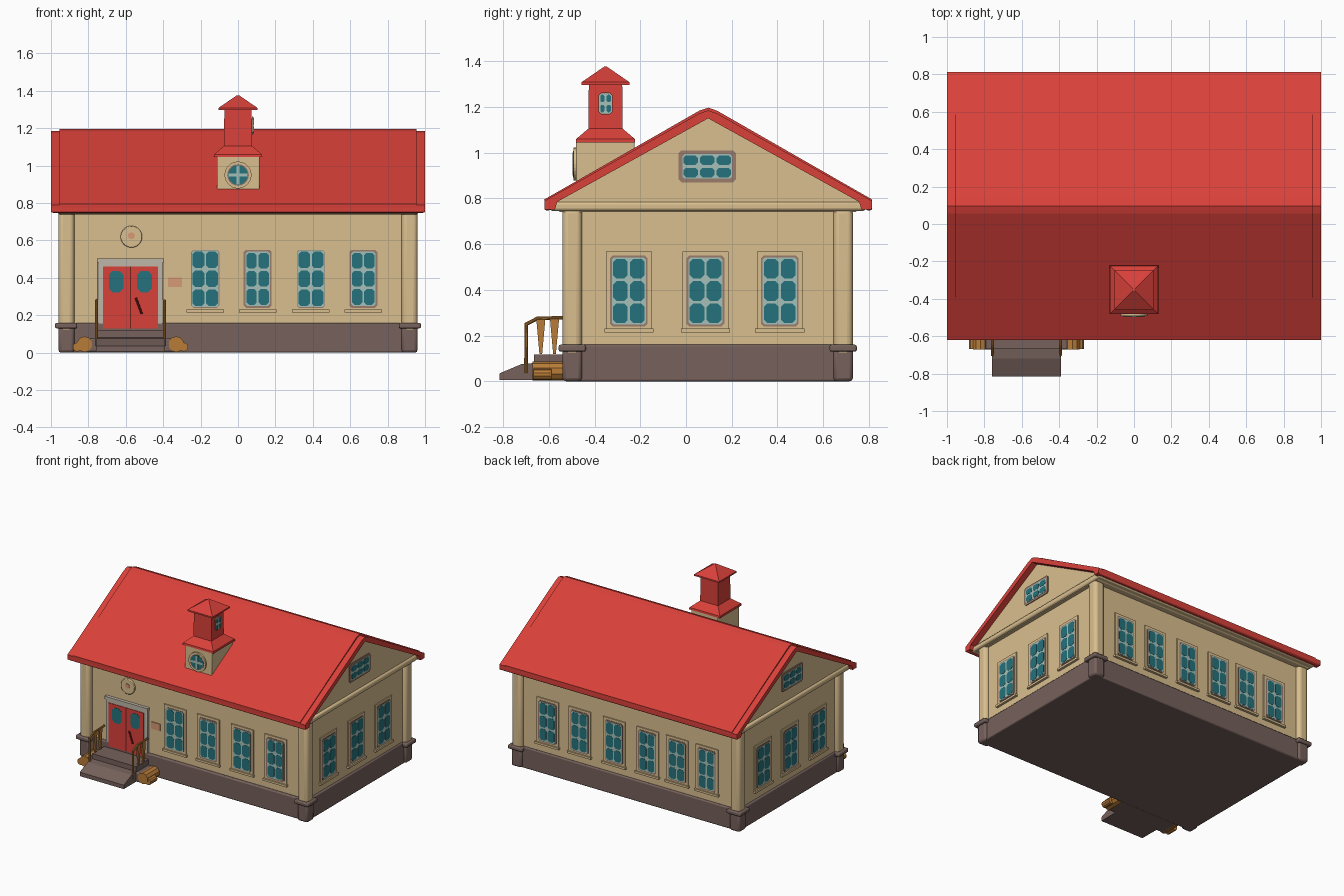
import bpy, bmesh, math
from mathutils import Matrix, Vector

if "Cube" in bpy.data.objects:
    bpy.data.objects.remove(bpy.data.objects["Cube"])


def mat(name, rgb):
    m = bpy.data.materials.new(name)
    m.diffuse_color = (*rgb, 1)
    m.use_nodes = True
    m.node_tree.nodes["Principled BSDF"].inputs["Base Color"].default_value = m.diffuse_color
    return m


RED = mat("roof red", (0.70, 0.052, 0.042))
BEIGE = mat("wall beige", (0.70, 0.52, 0.275))
STONE = mat("base stone", (0.18, 0.12, 0.105))
TEAL = mat("glass teal", (0.018, 0.17, 0.20))
PALE = mat("bar pale", (0.38, 0.53, 0.48))
TAUPE = mat("frame taupe", (0.32, 0.20, 0.15))
TRIM = mat("door trim grey", (0.52, 0.47, 0.39))
ORANGE = mat("rail orange", (0.48, 0.20, 0.04))
PINK = mat("plaque pink", (0.68, 0.32, 0.18))
DARK = mat("handle dark", (0.16, 0.015, 0.012))


def finish(name, bm, material, bevel=0, seg=2, smooth=False):
    bmesh.ops.recalc_face_normals(bm, faces=bm.faces)
    me = bpy.data.meshes.new(name)
    bm.to_mesh(me)
    bm.free()
    me.materials.append(material)
    ob = bpy.data.objects.new(name, me)
    bpy.context.collection.objects.link(ob)
    if bevel:
        b = ob.modifiers.new("bevel", 'BEVEL')
        b.width, b.segments = bevel, seg
    if bevel or smooth:
        bpy.ops.object.select_all(action='DESELECT')
        bpy.context.view_layer.objects.active = ob
        ob.select_set(True)
        bpy.ops.object.shade_smooth_by_angle(angle=math.radians(35))
    return ob


def box(name, x, y, z, material, bevel=0, seg=2):
    bm = bmesh.new()
    bmesh.ops.create_cube(bm, size=1)
    for v in bm.verts:
        v.co = [(a + b) / 2 + c * (b - a) for (a, b), c in zip((x, y, z), v.co)]
    return finish(name, bm, material, bevel, seg)


def prism(name, outline, a, b, place, material, bevel=0):
    """Extrude a 2D outline from a to b; place(u, v, d) gives the 3D point."""
    bm = bmesh.new()
    lo = [bm.verts.new(place(u, v, a)) for u, v in outline]
    hi = [bm.verts.new(place(u, v, b)) for u, v in outline]
    n = len(outline)
    bm.faces.new(lo)
    bm.faces.new(hi)
    for i in range(n):
        bm.faces.new((lo[i], lo[(i + 1) % n], hi[(i + 1) % n], hi[i]))
    return finish(name, bm, material, bevel)


def along_x(u, v, d):
    return (d, u, v)


def tube(name, points, r, material):
    bm = bmesh.new()
    for p, q in zip(points, points[1:]):
        p, q = Vector(p), Vector(q)
        m = Matrix.Translation((p + q) / 2) @ (q - p).to_track_quat('Z', 'Y').to_matrix().to_4x4()
        bmesh.ops.create_cone(bm, cap_ends=True, segments=10, radius1=r, radius2=r,
                              depth=(q - p).length + r, matrix=m)
    return finish(name, bm, material, smooth=True)


def wall(side, dist):
    """Placer for plates on a wall: u and v are in-wall world coordinates, d is outward."""
    return {'front': lambda u, v, d: (u, -dist - d, v),
            'back': lambda u, v, d: (u, dist + d, v),
            'right': lambda u, v, d: (dist + d, u, v),
            'left': lambda u, v, d: (-dist - d, u, v)}[side]


def rect(u, v, w, h, c=0):
    w, h = w / 2, h / 2
    if not c:
        return [(u - w, v - h), (u + w, v - h), (u + w, v + h), (u - w, v + h)]
    return [(u - w + c, v - h), (u + w - c, v - h), (u + w, v - h + c), (u + w, v + h - c),
            (u + w - c, v + h), (u - w + c, v + h), (u - w, v + h - c), (u - w, v - h + c)]


def disc(u, v, r, n=28):
    return [(u + r * math.cos(2 * math.pi * i / n), v + r * math.sin(2 * math.pi * i / n)) for i in range(n)]


def window(name, pl, u, v, w, h, cols, rows, border=0.008, casing=0.018):
    # casing, then thin layers: border, pale bars, teal panes
    if casing:
        prism(name + "_casing", rect(u, v, w + 2 * casing, h + 2 * casing), -0.01, 0.008, pl, BEIGE)
        prism(name + "_sill", rect(u, v - h / 2 - casing, w + 0.05, 0.016), -0.01, 0.018, pl, BEIGE)
    if border:
        prism(name + "_border", rect(u, v, w, h, 0.012), 0.004, 0.011, pl, TAUPE)
    w, h = w - 2 * border, h - 2 * border
    prism(name + "_bars", rect(u, v, w, h, 0.01), 0.005, 0.013, pl, PALE)
    cw, ch = w / cols, h / rows
    for i in range(cols):
        for j in range(rows):
            prism(name + "_pane", rect(u - w / 2 + cw * (i + .5), v - h / 2 + ch * (j + .5),
                                       cw - 0.010, ch - 0.012, min(cw, ch) * 0.2), 0.006, 0.0145, pl, TEAL)


# Foundation and walls
box("base", (-0.945, 0.945), (-0.52, 0.715), (0, 0.16), STONE, 0.008)
box("walls", (-0.93, 0.93), (-0.50, 0.70), (0.1, 0.78), BEIGE)
for sx in (-1, 1):
    for y0, y1 in ((-0.54, -0.455), (0.645, 0.73)):
        xs = sorted((sx * 0.875, sx * 0.96))
        box("corner_column", xs, (y0, y1), (0.1, 0.76), BEIGE, 0.025, 4)
        box("corner_pedestal", xs, (y0, y1), (0, 0.15), STONE, 0.015)
        box("pedestal_cap", sorted((sx * 0.86, sx * 0.978)), (y0 - 0.017, y1 + 0.017), (0.13, 0.16), STONE, 0.008)

# Gable block, cornice and roof
prism("gable_block", [(-0.59, 0.765), (-0.55, 0.74), (0.74, 0.74), (0.78, 0.765), (0.78, 0.79),
                      (0.095, 1.165), (-0.59, 0.79)], -0.955, 0.955, along_x, BEIGE)
box("cornice", (-0.972, 0.972), (-0.595, 0.785), (0.745, 0.785), BEIGE, 0.012)


def roof(name, drop, a, b):
    half = [(-0.715, 0.752), (-0.717, 0.795 - drop / 2), (-0.04, 1.183 - drop), (0, 1.197 - drop)]
    inner = [(0, 1.15), (-0.66, 0.785), (-0.67, 0.752)]
    full = half + [(-u, v) for u, v in half[-2::-1]] + [(-u, v) for u, v in inner[:0:-1]] + inner
    prism(name, [(0.097 + u, v) for u, v in full], a, b, along_x, RED)


roof("roof", 0, -0.955, 0.955)
roof("roof_edge_left", 0.012, -1.0, -0.95)
roof("roof_edge_right", 0.012, 0.95, 1.0)
for y in (-0.605, 0.80):
    box("eave_fascia", (-0.998, 0.998), (y - 0.014, y + 0.014), (0.748, 0.79), RED, 0.008)

# Wall windows
front, back = wall('front', 0.50), wall('back', 0.70)
for i, x in enumerate((-0.175, 0.105, 0.39, 0.67)):
    window("front_window", front, x, 0.395, 0.15, 0.31, 2, 3, border=0.01 if i % 2 else 0.003)
for x in (-0.67, -0.42, -0.17, 0.11, 0.40, 0.67):
    window("back_window", back, x, 0.395, 0.15, 0.31, 2, 3)
for side in ('left', 'right'):
    for y in (-0.25, 0.085, 0.41):
        window("side_window", wall(side, 0.93), y, 0.395, 0.165, 0.31, 2, 3)
    window("gable_window", wall(side, 0.95), 0.093, 0.94, 0.25, 0.14, 3, 2, border=0.016, casing=0)

# Cupola on the front slope
CY = -0.352
box("cupola_base", (-0.112, 0.115), (-0.48, -0.225), (0.82, 1.055), BEIGE, 0.006)


def frustum(name, r1, r2, z1, z2):
    bm = bmesh.new()
    m = Matrix.Translation((0, CY, (z1 + z2) / 2)) @ Matrix.Rotation(math.pi / 4, 4, 'Z')
    bmesh.ops.create_cone(bm, cap_ends=True, segments=4, radius1=r1 * 2 ** .5, radius2=r2 * 2 ** .5,
                          depth=z2 - z1, matrix=m)
    finish(name, bm, RED)


frustum("cupola_skirt_edge", 0.13, 0.128, 1.045, 1.06)
frustum("cupola_skirt", 0.128, 0.075, 1.06, 1.105)
frustum("cupola_tower", 0.075, 0.073, 1.09, 1.31)
frustum("cupola_cap_edge", 0.105, 0.105, 1.297, 1.308)
frustum("cupola_cap", 0.105, 0.006, 1.308, 1.376)
window("tower_window", wall('right', 0.07), CY, 1.215, 0.062, 0.095, 2, 2, border=0.003, casing=0)
cup = wall('front', 0.48)
prism("round_window_ring", disc(0, 0.95, 0.072), -0.01, 0.012, cup, BEIGE)
prism("round_window_border", disc(0, 0.95, 0.058), 0.008, 0.0135, cup, TAUPE)
prism("round_window_glass", disc(0, 0.95, 0.053), 0.008, 0.015, cup, TEAL)
for w, h in ((0.10, 0.018), (0.018, 0.10)):
    prism("round_window_bar", rect(0, 0.95, w, h), 0.008, 0.0165, cup, PALE)

# Door, medallion and plaque
prism("door_frame", rect(-0.575, 0.305, 0.35, 0.39), -0.01, 0.018, front, TRIM, 0.005)
prism("door_lintel", rect(-0.575, 0.492, 0.36, 0.022), -0.01, 0.024, front, TRIM)
prism("door", rect(-0.575, 0.295, 0.295, 0.33), 0.01, 0.022, front, RED)
for x in (-0.652, -0.50):
    prism("door_window", rect(x, 0.38, 0.078, 0.115, 0.02), 0.018, 0.024, front, TEAL)
prism("door_seam", rect(-0.575, 0.295, 0.006, 0.33), 0.018, 0.0235, front, DARK)
tube("door_handle", [(-0.545, -0.527, 0.29), (-0.515, -0.53, 0.21)], 0.006, DARK)
prism("medallion", disc(-0.57, 0.62, 0.058), -0.01, 0.014, front, BEIGE, 0.004)
prism("medallion_center", disc(-0.57, 0.625, 0.018), 0.008, 0.017, front, PINK)
prism("plaque", rect(-0.338, 0.377, 0.075, 0.052), -0.005, 0.006, front, PINK)

# Entrance steps, scrolls and railings
prism("entrance_steps", [(-0.815, 0.005), (-0.815, 0.035), (-0.72, 0.075), (-0.665, 0.08), (-0.665, 0.118),
                         (-0.49, 0.118), (-0.49, 0.005)], -0.76, -0.39, along_x, STONE)
for s in (-1, 1):
    x = -0.575 + s * 0.182
    tube("railing_post", [(x, -0.70, 0.04), (x, -0.698, 0.25), (x, -0.65, 0.275), (x, -0.53, 0.278)], 0.008, ORANGE)
    for y in (-0.635, -0.575):
        prism("railing_baluster", [(y - 0.02, 0.275), (y + 0.02, 0.275), (y + 0.006, 0.12), (y - 0.006, 0.12)],
              x - 0.006, x + 0.006, along_x, ORANGE)
    xc = -0.575 + s * 0.245
    tube("step_scroll", [(xc, -0.65, 0.045), (xc, -0.55, 0.045)], 0.042, ORANGE)
    tube("step_scroll_end", [(xc + s * 0.04, -0.655, 0.03), (xc + s * 0.04, -0.60, 0.03)], 0.024, ORANGE)
    box("step_curb", sorted((-0.575 + s * 0.17, xc)), (-0.67, -0.50), (0.005, 0.075), STONE, 0.008)
